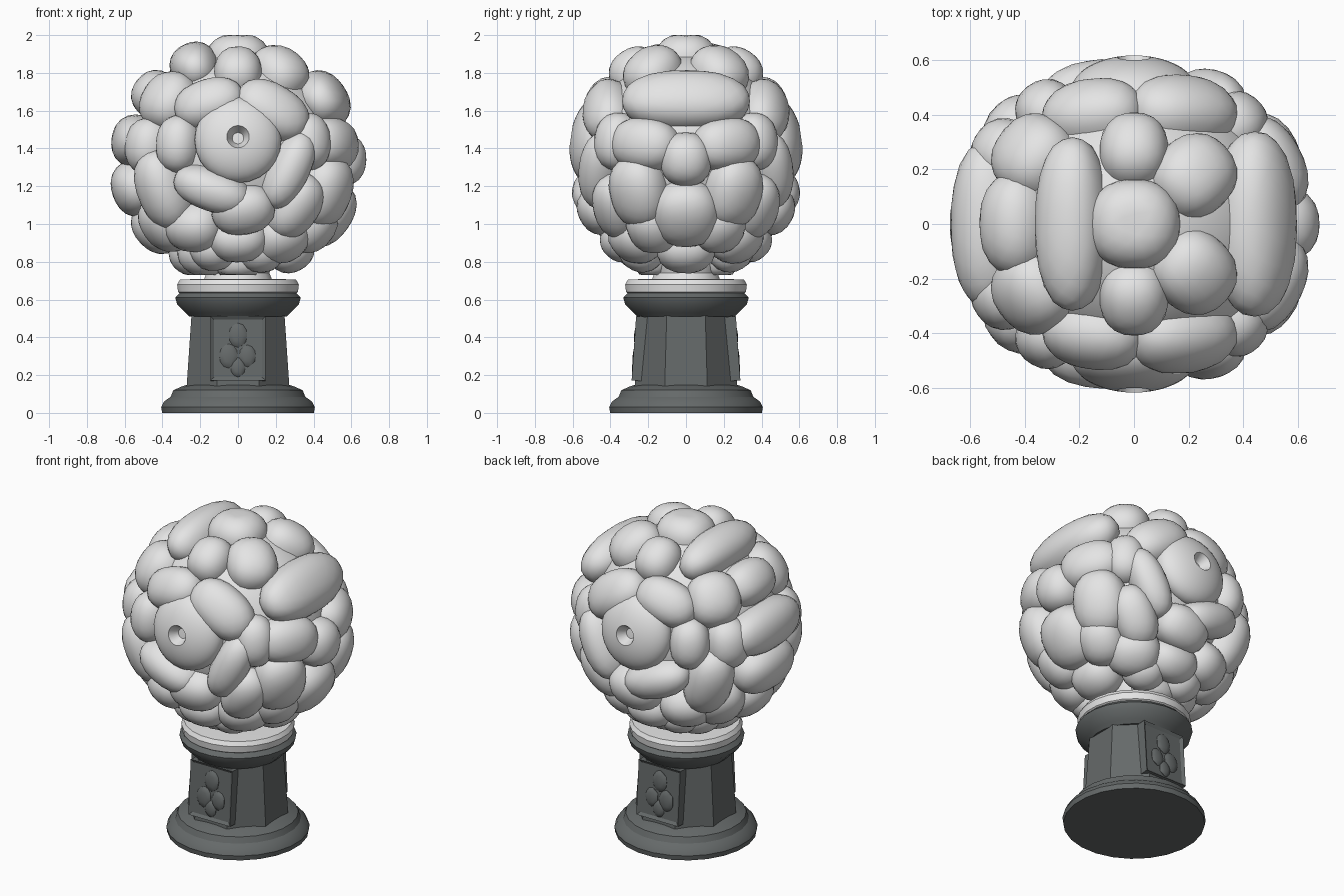
import bpy, bmesh, math
from mathutils import Vector, Matrix

if "Cube" in bpy.data.objects:
    bpy.data.objects.remove(bpy.data.objects["Cube"])


def material(name, col):
    m = bpy.data.materials.new(name)
    m.diffuse_color = (*col, 1)
    m.use_nodes = True
    m.node_tree.nodes["Principled BSDF"].inputs["Base Color"].default_value = m.diffuse_color
    return m


STONE = material("pale stone", (0.78, 0.78, 0.78))
DARK = material("dark slate", (0.13, 0.142, 0.142))
C = Vector((0, 0, 1.37))


def finish(bm, name, mat, smooth=35):
    me = bpy.data.meshes.new(name)
    bmesh.ops.recalc_face_normals(bm, faces=bm.faces)
    bm.to_mesh(me)
    bm.free()
    ob = bpy.data.objects.new(name, me)
    bpy.context.collection.objects.link(ob)
    me.materials.append(mat)
    if smooth:
        bpy.ops.object.select_all(action='DESELECT')
        ob.select_set(True)
        bpy.context.view_layer.objects.active = ob
        bpy.ops.object.shade_smooth_by_angle(angle=math.radians(smooth))
    return ob


def lathe(name, profile, n, mat, smooth=30, turn=0.5):
    # closed turned shape from (radius, height) points
    bm = bmesh.new()
    rings = []
    for r, z in profile:
        rings.append([bm.verts.new((r * math.cos(2 * math.pi * (i + turn) / n),
                                    r * math.sin(2 * math.pi * (i + turn) / n), z))
                      for i in range(n)])
    for lo, hi in zip(rings, rings[1:]):
        for i in range(n):
            j = (i + 1) % n
            bm.faces.new((lo[i], lo[j], hi[j], hi[i]))
    bm.faces.new(rings[0])
    bm.faces.new(rings[-1])
    return finish(bm, name, mat, smooth)


def pebble(name, x, y, z, a, b, tilt=0, depth=0.14, dimple=False):
    # rounded lump lying on the ball: a = half width, b = half height
    d = Vector((x, y, z)) - C
    d = Vector((d.x / 0.62, d.y / 0.57, d.z / 0.6)).normalized()
    low = 1 + 0.2 * max(0, -d.z) * (1 + d.z)  # fuller lower half
    pos = C + Vector((d.x * 0.535 * low, d.y * 0.495 * low,
                      d.z * (0.5 if d.z > 0 else 0.56)))
    n = Vector((d.x / 0.62, d.y / 0.57, d.z / 0.6)).normalized()
    east = Vector((0, 0, 1)).cross(n)
    east = east.normalized() if east.length > 0.05 else Vector((1, 0, 0))
    north = n.cross(east)
    t = math.radians(tilt)
    u = east * math.cos(t) + north * math.sin(t)
    v = n.cross(u)
    bm = bmesh.new()
    if dimple:
        bmesh.ops.create_uvsphere(bm, u_segments=24, v_segments=24, radius=1)
    else:
        bmesh.ops.create_icosphere(bm, subdivisions=3, radius=1)
        a, b = a * 1.06, b * 1.1
    p = 2.0 if dimple else 2.3
    for w in bm.verts:
        c = w.co.copy()
        c /= (abs(c.x) ** p + abs(c.y) ** p + abs(c.z) ** p) ** (1 / p)
        if dimple and c.z > 0 and math.hypot(c.x, c.y) < 0.24:
            c.z -= 0.5                      # sunken eye of the bloom
        w.co = pos + u * c.x * a + v * c.y * b + n * c.z * depth
        w.co.z = max(0.73, min(2.0, w.co.z))
    return finish(bm, name, STONE, 40)


# lumps on both the front and the back: x, y, z, half width, half height, tilt
pairs = [
    (-.17, -.45, 1.68, .18, .12, 20), (.20, -.45, 1.63, .20, .13, -35),
    (.30, -.50, 1.28, .10, .20, -25), (-.15, -.52, 1.17, .20, .10, -20),
    (.03, -.50, 1.05, .16, .12, 10), (-.35, -.45, 1.43, .11, .14, 0),
    (-.43, -.36, 1.17, .13, .20, 10), (.24, -.19, 1.86, .14, .15, 0),
    (0, -.29, 1.86, .12, .13, 0), (-.42, -.28, 1.70, .15, .15, 0),
    (.43, -.42, 1.45, .11, .14, 0), (.55, -.24, 1.43, .18, .13, -5),
    (.50, -.27, 1.16, .15, .18, 0), (.36, -.43, 1.05, .12, .17, -20),
    (.26, -.30, .88, .15, .13, 0), (-.28, -.38, .93, .15, .12, 0),
    (-.45, -.25, .95, .14, .15, 0), (0, -.36, .90, .15, .11, 0),
    (0, -.18, .80, .13, .10, 0), (-.55, -.30, 1.42, .12, .14, 0),
    (-.20, -.15, .83, .13, .12, 0), (.44, -.2, .95, .13, .14, 0),
    (.14, -.26, .83, .12, .11, 0), (-.15, -.28, .83, .12, .11, 0),
]
# lumps on the centre plane, at the sides and top
middle = [
    (.47, 0, 1.68, .32, .15), (.62, 0, 1.34, .13, .13), (.52, 0, 1.03, .17, .17),
    (.30, 0, .85, .15, .12), (0, 0, 2.0, .16, .15), (-.24, 0, 1.87, .30, .12),
    (-.47, 0, 1.72, .18, .12), (-.62, 0, 1.45, .29, .13),
    (-.62, 0, 1.17, .22, .14), (-.48, 0, .95, .16, .14), (-.26, 0, .83, .14, .12),
]
for s, side in ((1, "front"), (-1, "back")):
    for i, (x, y, z, a, b, t) in enumerate(pairs):
        pebble(f"{side}_lump_{i}", x, y * s, z, a, b, t * s, 0.13 if abs(y) > .4 else 0.14)
    pebble(f"{side}_bloom", 0, -.5 * s, 1.45, .23, .23, 0, .125, True)
for i, args in enumerate(middle):
    pebble(f"middle_lump_{i}", *args)

# solid heart of the ball
bm = bmesh.new()
bmesh.ops.create_icosphere(bm, subdivisions=4, radius=1)
for w in bm.verts:
    w.co = C + Vector((w.co.x * .56, w.co.y * .52, w.co.z * .54))
finish(bm, "ball_core", STONE)

# neck and pale collar
lathe("neck", [(.19, .69), (.17, .74), (.20, .86)], 16, STONE)
lathe("collar", [(.29, .62), (.32, .64), (.325, .68), (.31, .705), (.2, .71)], 24, STONE)

# pedestal: round foot, eight-sided shaft, round cap
lathe("foot", [(.405, 0), (.41, .03), (.395, .06), (.36, .085), (.345, .12),
               (.30, .14), (.27, .15)], 24, DARK)
lathe("shaft", [(.295, .13), (.265, .54)], 8, DARK, 0)
lathe("cap", [(.26, .51), (.28, .53), (.325, .575), (.335, .61), (.31, .635)], 24, DARK)

# framed relief panels on the front and back of the shaft
for s, side in ((-1, "front"), (1, "back")):
    bm = bmesh.new()
    bmesh.ops.create_cube(bm, size=1, matrix=Matrix.Diagonal((.29, .06, .34, 1)))
    outer = [f for f in bm.faces if f.normal.y * s > .9]
    bmesh.ops.inset_region(bm, faces=outer, thickness=.025)
    bmesh.ops.translate(bm, verts=list({v for f in outer for v in f.verts}),
                        vec=(0, -s * .012, 0))
    for x, z, r in ((0, .07, .05), (-.05, -.04, .05), (.05, -.04, .045), (0, -.1, .04)):
        bmesh.ops.create_icosphere(
            bm, subdivisions=2, radius=1,
            matrix=Matrix.Translation((x, s * .018, z)) @ Matrix.Diagonal((r, .016, r * 1.3, 1)))
    m = Matrix.Translation((0, s * .246, .34)) @ Matrix.Rotation(s * math.radians(4), 4, 'X')
    bmesh.ops.transform(bm, matrix=m, verts=bm.verts)
    finish(bm, side + "_panel", DARK, 30)
